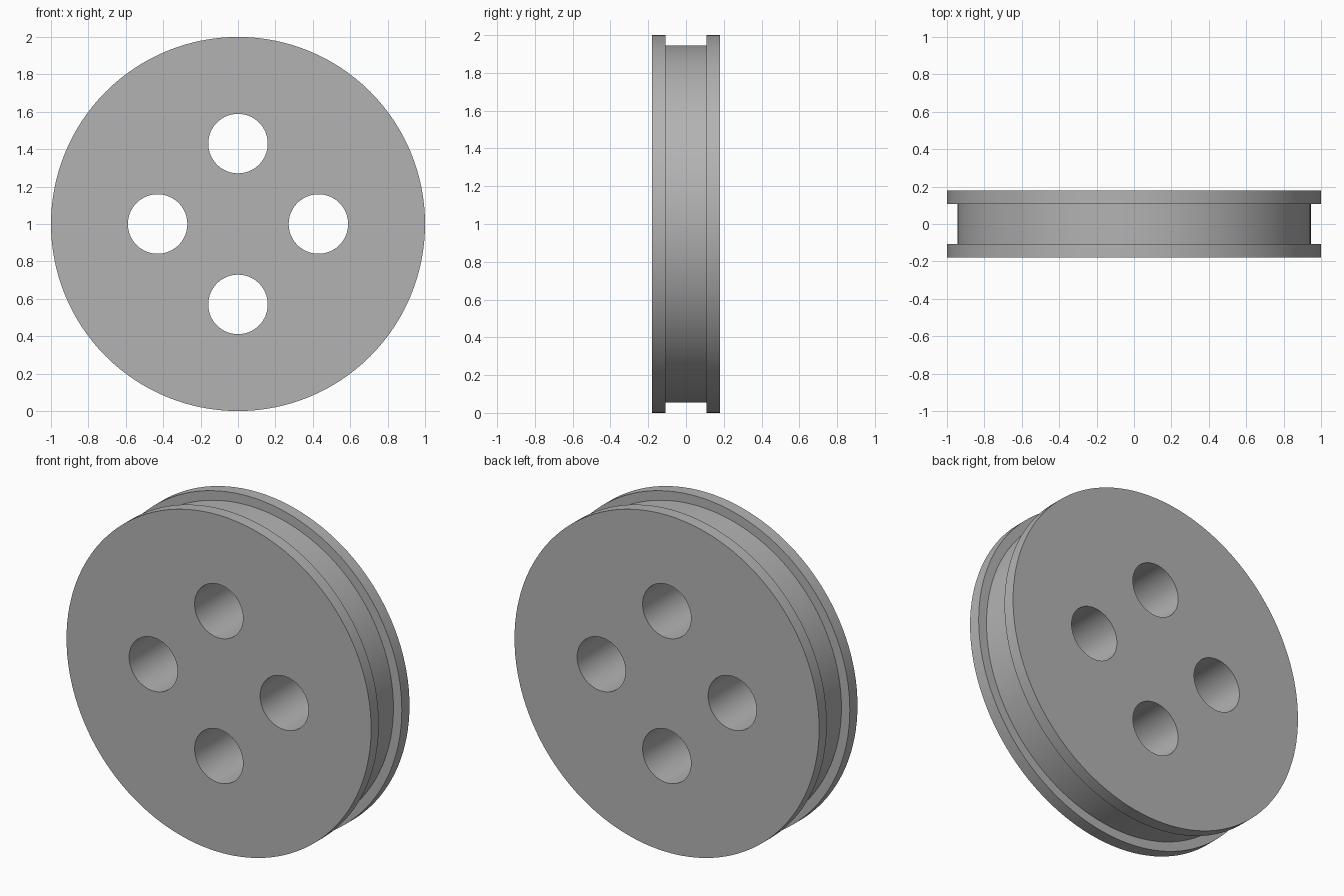
import bpy
import bmesh
from math import cos, sin, pi, radians
from mathutils import Matrix, Vector

RADIUS, GROOVE_RADIUS = 1.0, 0.945
HALF_WIDTH, HALF_GROOVE = 0.18, 0.108
HOLE_RADIUS, HOLE_OFFSET = 0.159, 0.43
CENTRE = Vector((0, 0, RADIUS))

cube = bpy.data.objects.get("Cube")
if cube:
    bpy.data.objects.remove(cube, do_unlink=True)

grey = bpy.data.materials.new("plain grey")
grey.use_nodes = True
colour = (0.45, 0.45, 0.45, 1)
grey.diffuse_color = colour
grey.node_tree.nodes["Principled BSDF"].inputs["Base Color"].default_value = colour


def lathe(name, profile, centre, segments):
    """Revolve (radius, y) points about the y axis and cap both ends."""
    bm = bmesh.new()
    rings = []
    for radius, y in profile:
        angles = [2 * pi * i / segments for i in range(segments)]
        rings.append([bm.verts.new((radius * cos(a), y, radius * sin(a))) for a in angles])
    for a, b in zip(rings, rings[1:]):
        for i in range(segments):
            j = (i + 1) % segments
            bm.faces.new((a[i], a[j], b[j], b[i]))
    bm.faces.new(rings[0])
    bm.faces.new(rings[-1])
    bmesh.ops.recalc_face_normals(bm, faces=bm.faces)
    bmesh.ops.transform(bm, matrix=Matrix.Translation(centre), verts=bm.verts)
    mesh = bpy.data.meshes.new(name)
    bm.to_mesh(mesh)
    bm.free()
    mesh.materials.append(grey)
    obj = bpy.data.objects.new(name, mesh)
    bpy.context.collection.objects.link(obj)
    return obj


# Disc with a shallow square groove around its rim
wheel = lathe("grooved_wheel", [
    (RADIUS, -HALF_WIDTH), (RADIUS, -HALF_GROOVE),
    (GROOVE_RADIUS, -HALF_GROOVE), (GROOVE_RADIUS, HALF_GROOVE),
    (RADIUS, HALF_GROOVE), (RADIUS, HALF_WIDTH)], CENTRE, 128)

# Four round through holes
cutters = []
for x, z in ((1, 0), (0, 1), (-1, 0), (0, -1)):
    position = CENTRE + Vector((x, 0, z)) * HOLE_OFFSET
    cutter = lathe("hole_cutter", [(HOLE_RADIUS, -0.3), (HOLE_RADIUS, 0.3)], position, 64)
    cutter.hide_render = True
    cutters.append(cutter)
    cut = wheel.modifiers.new("hole", 'BOOLEAN')
    cut.operation = 'DIFFERENCE'
    cut.solver = 'EXACT'
    cut.object = cutter

# Bake the holes in and remove the cutters
bpy.ops.object.select_all(action='DESELECT')
wheel.select_set(True)
bpy.context.view_layer.objects.active = wheel
for modifier in list(wheel.modifiers):
    bpy.ops.object.modifier_apply(modifier=modifier.name)
for cutter in cutters:
    bpy.data.objects.remove(cutter, do_unlink=True)
bpy.ops.object.shade_smooth_by_angle(angle=radians(30))
